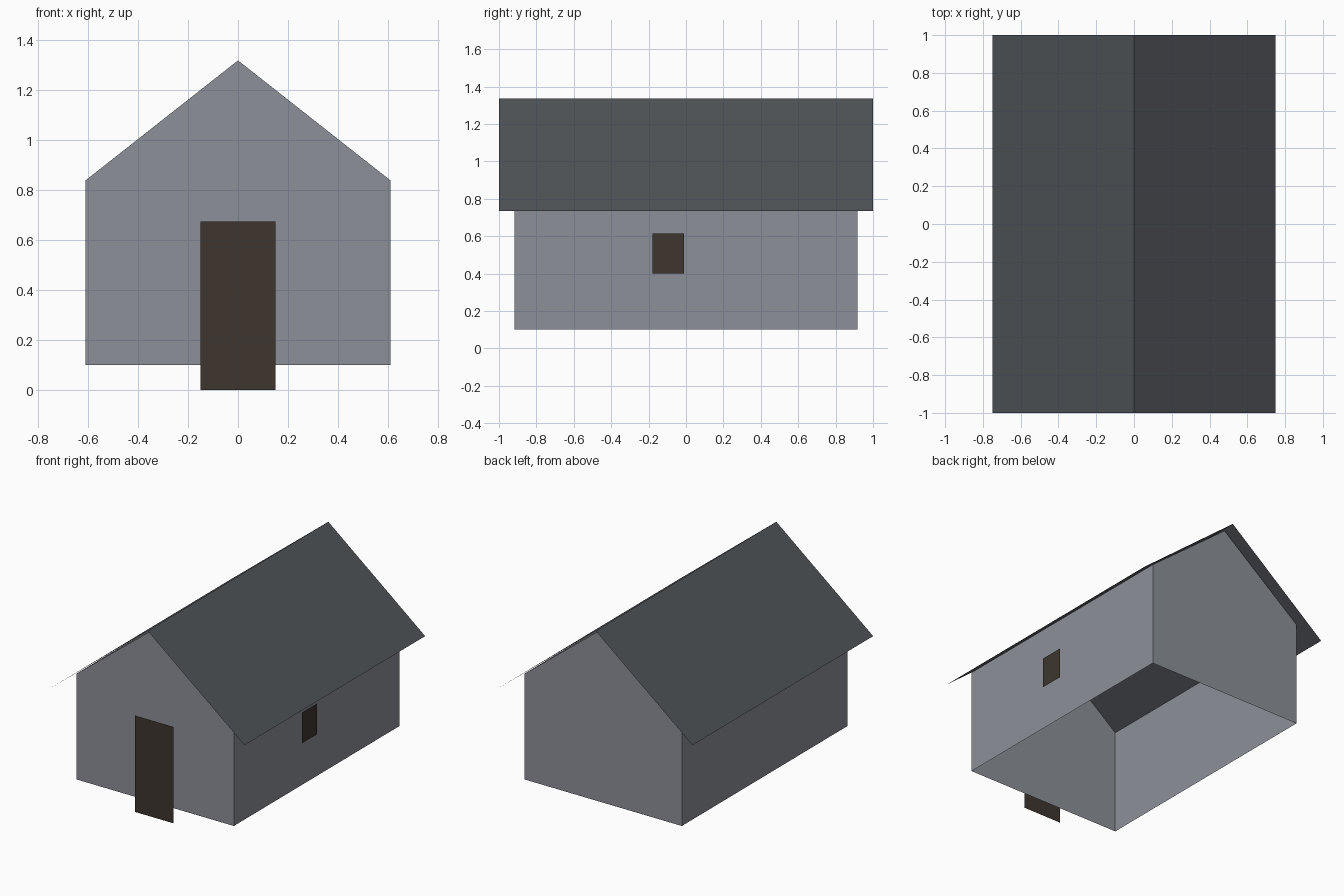
import bpy
import bmesh

cube = bpy.data.objects.get("Cube")
if cube:
    bpy.data.objects.remove(cube, do_unlink=True)


def material(name, rgb):
    linear = [(c / 255 / 12.92) if c < 10 else ((c / 255 + 0.055) / 1.055) ** 2.4 for c in rgb]
    mat = bpy.data.materials.new(name)
    mat.use_nodes = True
    mat.diffuse_color = (*linear, 1)
    mat.node_tree.nodes["Principled BSDF"].inputs["Base Color"].default_value = (*linear, 1)
    return mat


def build(name, bm, mat):
    mesh = bpy.data.meshes.new(name)
    bm.to_mesh(mesh)
    bm.free()
    mesh.materials.append(mat)
    obj = bpy.data.objects.new(name, mesh)
    bpy.context.collection.objects.link(obj)
    return obj


def panel(name, corners, mat):
    bm = bmesh.new()
    bm.faces.new([bm.verts.new(c) for c in corners])
    return build(name, bm, mat)


plaster = material("grey plaster", (140, 144, 152))
slate = material("dark slate", (80, 84, 88))
wood = material("dark brown wood", (62, 54, 47))

HALF_W, HALF_L = 0.61, 0.917
BASE, EAVE, APEX = 0.1, 0.84, 1.32

# Hollow walls: two gables and two long sides, open underneath
bm = bmesh.new()
profile = [(-HALF_W, BASE), (HALF_W, BASE), (HALF_W, EAVE), (0, APEX), (-HALF_W, EAVE)]
front = [bm.verts.new((x, -HALF_L, z)) for x, z in profile]
back = [bm.verts.new((x, HALF_L, z)) for x, z in profile]
bm.faces.new(front)
bm.faces.new(back[::-1])
for a, b in ((1, 2), (4, 0)):
    bm.faces.new((front[a], back[a], back[b], front[b]))
build("walls", bm, plaster)

# Thin overhanging roof: two slopes meeting at the ridge
bm = bmesh.new()
rows = [[bm.verts.new((x, y, z)) for y in (-1, 1)]
        for x, z in ((-0.75, 0.735), (0, 1.335), (0.75, 0.735))]
for low, high in zip(rows, rows[1:]):
    bm.faces.new((low[0], high[0], high[1], low[1]))
build("roof", bm, slate)

# Door on the front gable
y = -HALF_L - 0.011
panel("door", [(-0.15, y, 0), (0.15, y, 0), (0.15, y, 0.675), (-0.15, y, 0.675)], wood)

# Small window on the left wall
x = HALF_W + 0.011
panel("window", [(x, -0.18, 0.4), (x, -0.01, 0.4), (x, -0.01, 0.615), (x, -0.18, 0.615)], wood)
